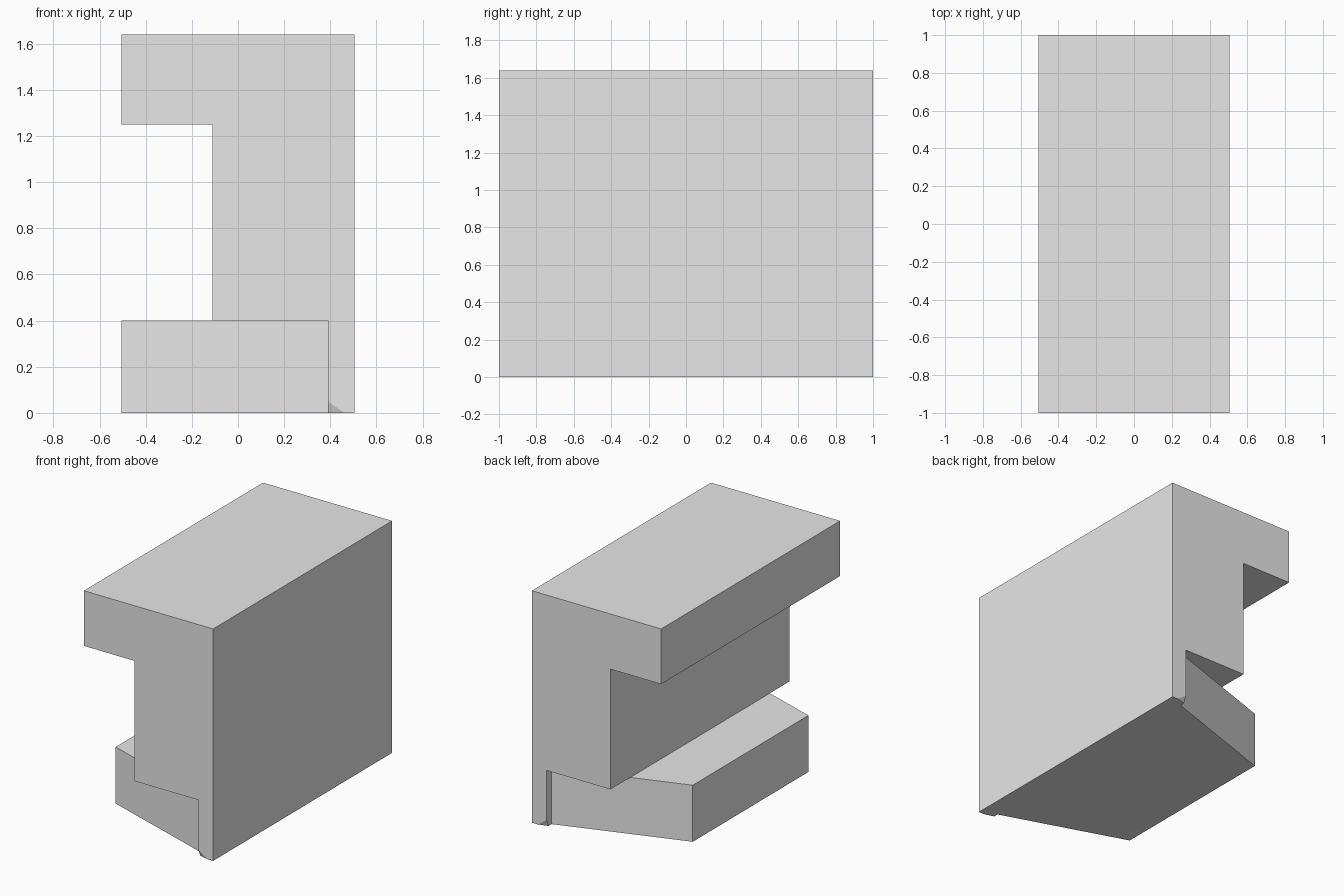
import bpy, bmesh
from mathutils import Vector

cube = bpy.data.objects.get("Cube")
if cube:
    bpy.data.objects.remove(cube, do_unlink=True)

grey = bpy.data.materials.new("plain_grey")
grey.use_nodes = True
grey.diffuse_color = (0.8, 0.8, 0.8, 1)
grey.node_tree.nodes["Principled BSDF"].inputs["Base Color"].default_value = (0.8, 0.8, 0.8, 1)


def prism(points, offset):
    """Extrude a closed outline along the offset vector."""
    bm = bmesh.new()
    face = bm.faces.new([bm.verts.new(p) for p in points])
    ext = bmesh.ops.extrude_face_region(bm, geom=[face], use_keep_orig=True)
    moved = [g for g in ext["geom"] if isinstance(g, bmesh.types.BMVert)]
    bmesh.ops.translate(bm, verts=moved, vec=Vector(offset))
    return bm


def clip_corner(bm, vert, reach):
    """Cut a corner off, with a different reach along each axis."""
    cut = []
    for edge in list(vert.link_edges):
        way = (edge.other_vert(vert).co - vert.co).normalized()
        dist = sum(abs(w) * r for w, r in zip(way, reach))
        new_vert = bmesh.utils.edge_split(edge, vert, 0.5)[1]
        new_vert.co = vert.co + way * dist
        cut.append(new_vert)
    bmesh.ops.connect_verts(bm, verts=cut)
    bmesh.ops.delete(bm, geom=[vert], context='VERTS')
    bm.faces.new(cut)


def finish(bm, name):
    bmesh.ops.recalc_face_normals(bm, faces=bm.faces[:])
    mesh = bpy.data.meshes.new(name)
    bm.to_mesh(mesh)
    bm.free()
    mesh.materials.append(grey)
    obj = bpy.data.objects.new(name, mesh)
    bpy.context.collection.objects.link(obj)


HALF, LIP, WEB, TOP, BASE = 0.505, 0.39, -0.11, 1.64, 0.4

# Wall with top flange and a narrow lip down to the ground
outline = [(-HALF, TOP), (HALF, TOP), (HALF, 0), (LIP, 0),
           (LIP, BASE), (WEB, BASE), (WEB, 1.25), (-HALF, 1.25)]
wall = prism([(x, -1, z) for x, z in outline], (0, 2, 0))
corners = [v for v in wall.verts if abs(v.co.x - LIP) < 0.001 and v.co.z < 0.001]
for corner in corners:
    clip_corner(wall, corner, (0.07, 0.02, 0.05))
finish(wall, "wall_and_top_flange")

# Tapered foot
foot = prism([(-HALF, -0.646, 0), (LIP, -0.946, 0), (LIP, 0.946, 0), (-HALF, 0.646, 0)],
             (0, 0, BASE))
finish(foot, "tapered_foot")
